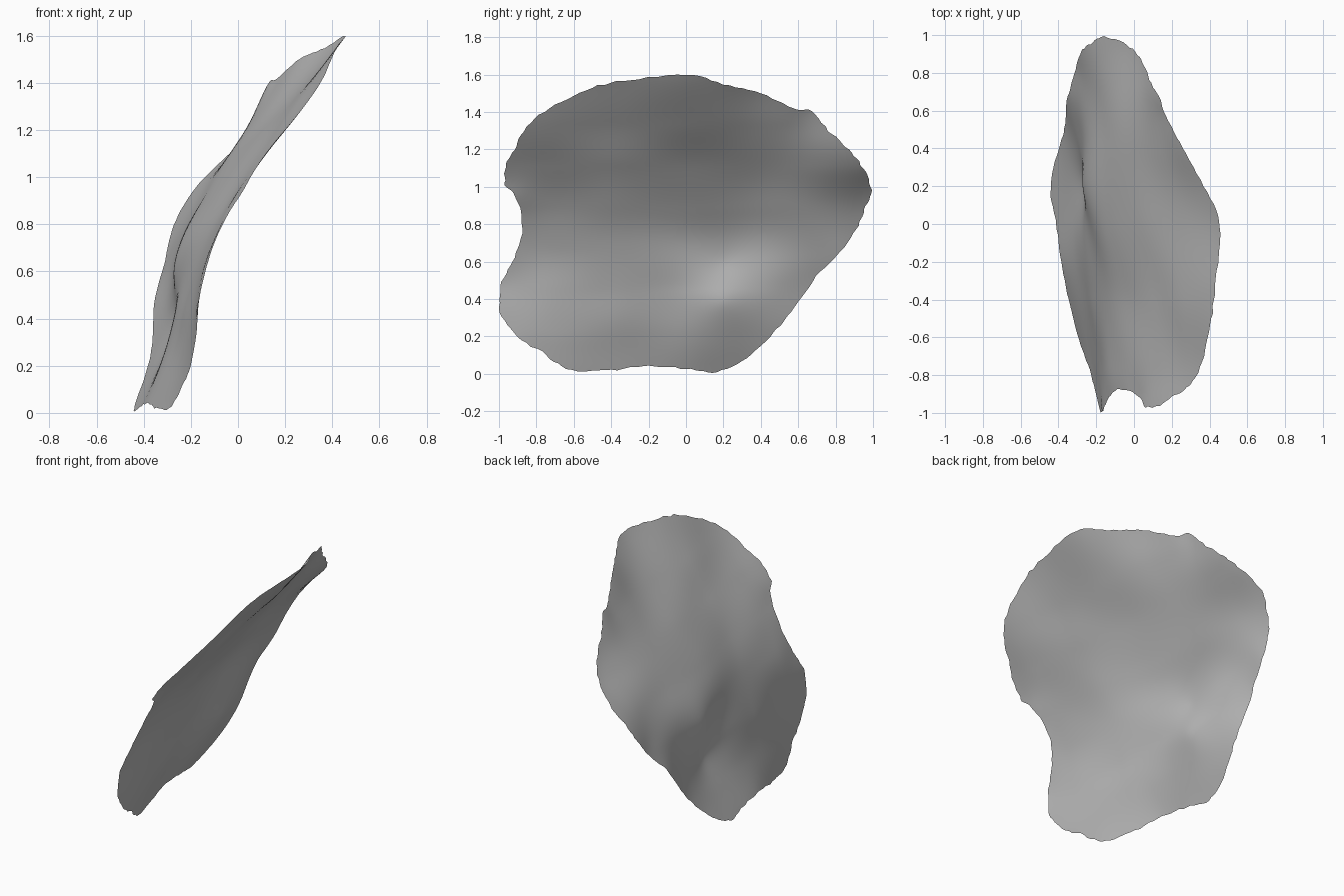
import bpy
import bmesh
import math
from mathutils import Vector, noise

SAMPLES, RINGS = 6, 36
CENTRE = Vector((0, -0.03, 0.8))

cube = bpy.data.objects.get("Cube")
if cube:
    bpy.data.objects.remove(cube, do_unlink=True)

# Rim of the sheet in hundredths of a unit, walked round from the crest
RIM = [(45, 0, 160), (43, -30, 157), (41, -50, 153), (37, -70, 144),
       (29, -85, 132), (20, -92, 120), (14, -96, 112), (7, -97, 102),
       (3, -91, 95), (-4, -88, 85), (-10, -88, 73), (-14, -93, 60),
       (-17, -99, 47), (-18, -99, 33), (-20, -90, 20), (-24, -75, 10),
       (-29, -61, 2), (-35, -40, 2), (-39, -20, 4), (-41, 0, 3),
       (-44, 14, 1), (-43, 30, 7), (-38, 45, 20), (-36, 56, 33),
       (-35, 70, 52), (-31, 82, 65), (-29, 90, 75), (-23, 95, 88),
       (-16, 99, 98), (-4, 95, 110), (3, 87, 120), (7, 78, 128),
       (13, 67, 140), (17, 57, 142), (26, 40, 150), (37, 20, 155)]
# Gentle swelling low on the sheet
SWELL = [(-26, 20, 38), (-28, 20, 60), (-30, 50, 52)]

rim = [Vector(p) / 100 for p in RIM]
knots = rim + [Vector(p) / 100 for p in SWELL]


def kernel(a, b):
    d2 = (a.y - b.y) ** 2 + (a.z - b.z) ** 2
    return d2 * math.log(d2) if d2 > 1e-9 else 0.0


def solve(m):
    """Gaussian elimination of an augmented matrix."""
    n = len(m)
    for c in range(n):
        best = max(range(c, n), key=lambda r: abs(m[r][c]))
        m[c], m[best] = m[best], m[c]
        for r in range(n):
            if r != c:
                k = m[r][c] / m[c][c]
                m[r] = [a - k * b for a, b in zip(m[r], m[c])]
    return [m[r][n] / m[r][r] for r in range(n)]


def plane_terms(p):
    return [1.0, p.y, p.z]


# Bend a thin plate through the knots, so x follows from y and z
rows = [[kernel(p, q) + (0.004 if p is q else 0) for q in knots]
        + plane_terms(p) + [p.x] for p in knots]
for i in range(3):
    rows.append([plane_terms(q)[i] for q in knots] + [0.0] * 4)
weights = solve(rows)


def sheet_point(p):
    basis = [kernel(p, q) for q in knots] + plane_terms(p)
    x = sum(w * b for w, b in zip(weights, basis))
    # Soft dents, longer along y than z
    x += 0.012 * noise.noise(Vector((2.5, p.y * 2.6, p.z * 4.5)))
    return Vector((x, p.y, p.z))


def smooth_loop(points):
    """Catmull-Rom curve through a closed ring of points."""
    n, out = len(points), []
    for i in range(n):
        a, b, c, d = (points[(i + k) % n] for k in (-1, 0, 1, 2))
        for s in range(SAMPLES):
            t = s / SAMPLES
            out.append(0.5 * (2 * b + (c - a) * t
                              + (2 * a - 5 * b + 4 * c - d) * t * t
                              + (3 * b - a - 3 * c + d) * t ** 3))
    return out


# Concentric rings out to a slightly ragged edge
bm = bmesh.new()
outline = smooth_loop(rim)
hub = bm.verts.new(sheet_point(CENTRE))
previous = None
for r in range(1, RINGS + 1):
    t = r / RINGS
    ring = []
    for edge in outline:
        ragged = 1 + 0.013 * t ** 12 * noise.noise(edge * 22)
        p = CENTRE + (edge - CENTRE) * t * ragged
        ring.append(bm.verts.new(sheet_point(p)))
    for i in range(len(ring)):
        j = (i + 1) % len(ring)
        if previous:
            bm.faces.new((previous[i], ring[i], ring[j], previous[j]))
        else:
            bm.faces.new((hub, ring[i], ring[j]))
    previous = ring
for face in bm.faces:
    face.smooth = True

mesh = bpy.data.meshes.new("curved_sheet")
bm.to_mesh(mesh)
bm.free()

grey = bpy.data.materials.new("mid_grey")
grey.use_nodes = True
colour = (0.5, 0.5, 0.5, 1)
grey.diffuse_color = colour
grey.node_tree.nodes["Principled BSDF"].inputs["Base Color"].default_value = colour
mesh.materials.append(grey)

sheet = bpy.data.objects.new("curved_sheet", mesh)
bpy.context.collection.objects.link(sheet)
